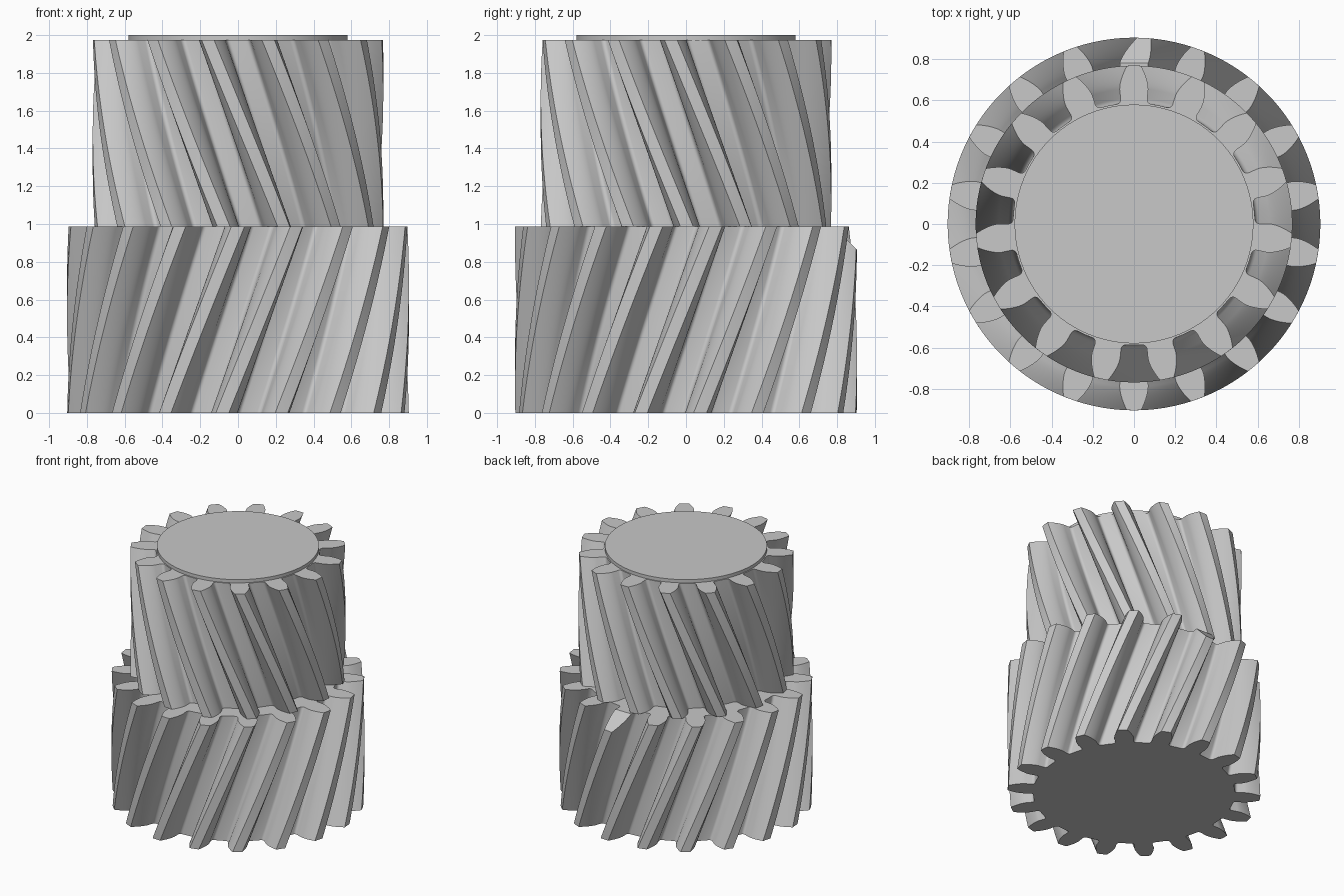
import bpy, bmesh, math
from mathutils import Matrix, Vector

if "Cube" in bpy.data.objects:
    bpy.data.objects.remove(bpy.data.objects["Cube"])

# One plain grey for the whole part
grey = bpy.data.materials.new("light_grey")
grey.diffuse_color = (0.58, 0.58, 0.58, 1)
grey.use_nodes = True
grey.node_tree.nodes["Principled BSDF"].inputs["Base Color"].default_value = grey.diffuse_color

MODULE = 0.0905           # tooth size shared by both gears
HEIGHT = 0.987            # height of each gear
HELIX = math.radians(20)
PRESSURE = math.radians(14.5)


def inv(a):
    return math.tan(a) - a


def half_tooth(teeth, root, tip):
    """(radius, half angle) pairs from the root up to the tip of an involute flank."""
    pitch = MODULE * teeth / 2
    base = pitch * math.cos(PRESSURE)

    def half(r):
        a = math.acos(min(1, base / r))
        return math.pi / (2 * teeth) + inv(PRESSURE) - inv(a) - math.radians(0.25)
    pts = []
    fillet = 0.022
    for i in range(5):     # rounded root corner
        t = i / 4 * math.pi / 2
        r = root + fillet * (1 - math.cos(t))
        pts.append((r, half(base) + fillet * (1 - math.sin(t)) / root))
    start = max(base, root + fillet)
    for i in range(8):     # involute flank
        r = start + (tip - start) * i / 7
        if r > pts[-1][0] + 0.002:
            pts.append((r, half(r)))
    return pts


def finish(obj):
    obj.data.materials.clear()
    obj.data.materials.append(grey)
    bpy.ops.object.select_all(action='DESELECT')
    obj.select_set(True)
    bpy.context.view_layer.objects.active = obj
    bpy.ops.object.shade_smooth_by_angle(angle=math.radians(25))


def helical_gear(name, teeth, z0, hand, phase_top, root, layers=24):
    """Loft the tooth outline upwards while turning it; phase_top is a tooth angle at the top."""
    pitch = MODULE * teeth / 2
    tip = pitch + MODULE
    twist = hand * HEIGHT * math.tan(HELIX) / pitch
    flank = half_tooth(teeth, root, tip)
    outline = []
    step = 2 * math.pi / teeth
    for k in range(teeth):
        c = k * step
        outline += [(r, c - h) for r, h in flank]
        outline.append((tip, c))
        outline += [(r, c + h) for r, h in reversed(flank)]
        outline.append((root, c + step / 2))
    bm = bmesh.new()
    rings = []
    for j in range(layers + 1):
        t = j / layers
        turn = phase_top - twist * (1 - t)
        rings.append([bm.verts.new((r * math.cos(a + turn), r * math.sin(a + turn),
                                    z0 + HEIGHT * t)) for r, a in outline])
    n = len(outline)
    for lo, hi in zip(rings, rings[1:]):
        for i in range(n):
            bm.faces.new((lo[i], lo[(i + 1) % n], hi[(i + 1) % n], hi[i]))
    bm.faces.new(list(reversed(rings[0])))
    bm.faces.new(rings[-1])
    mesh = bpy.data.meshes.new(name)
    bm.to_mesh(mesh)
    bm.free()
    obj = bpy.data.objects.new(name, mesh)
    bpy.context.collection.objects.link(obj)
    return obj


# Lower gear: 18 teeth, leaning one way
lower = helical_gear("lower_gear", 18, 0, 1, math.pi / 2, 0.722)

# Marker chamfer on the rear tooth of the lower gear
bpy.ops.mesh.primitive_cube_add(size=1)
cutter = bpy.context.object
cutter.name = "chamfer_cutter"
normal = Vector((0, 1, 1)).normalized()
cutter.data.transform(Matrix.Translation(Vector((0, 0.84, 0.93)) + normal * 0.15)
                      @ Matrix.Rotation(math.radians(-45), 4, 'X')
                      @ Matrix.Diagonal((0.32, 0.6, 0.3, 1)))
mod = lower.modifiers.new("chamfer", 'BOOLEAN')
mod.operation = 'DIFFERENCE'
mod.solver = 'EXACT'
mod.object = cutter
bpy.context.view_layer.objects.active = lower
bpy.ops.object.modifier_apply(modifier=mod.name)
bpy.data.objects.remove(cutter)
finish(lower)

# Upper gear: 15 teeth, leaning the other way
upper = helical_gear("upper_gear", 15, HEIGHT, -1, math.pi / 2, 0.588)
finish(upper)

# Thin round boss on top
bpy.ops.mesh.primitive_cylinder_add(vertices=96, radius=0.58, depth=0.036,
                                    location=(0, 0, 1.982))
boss = bpy.context.object
boss.name = "top_boss"
finish(boss)
